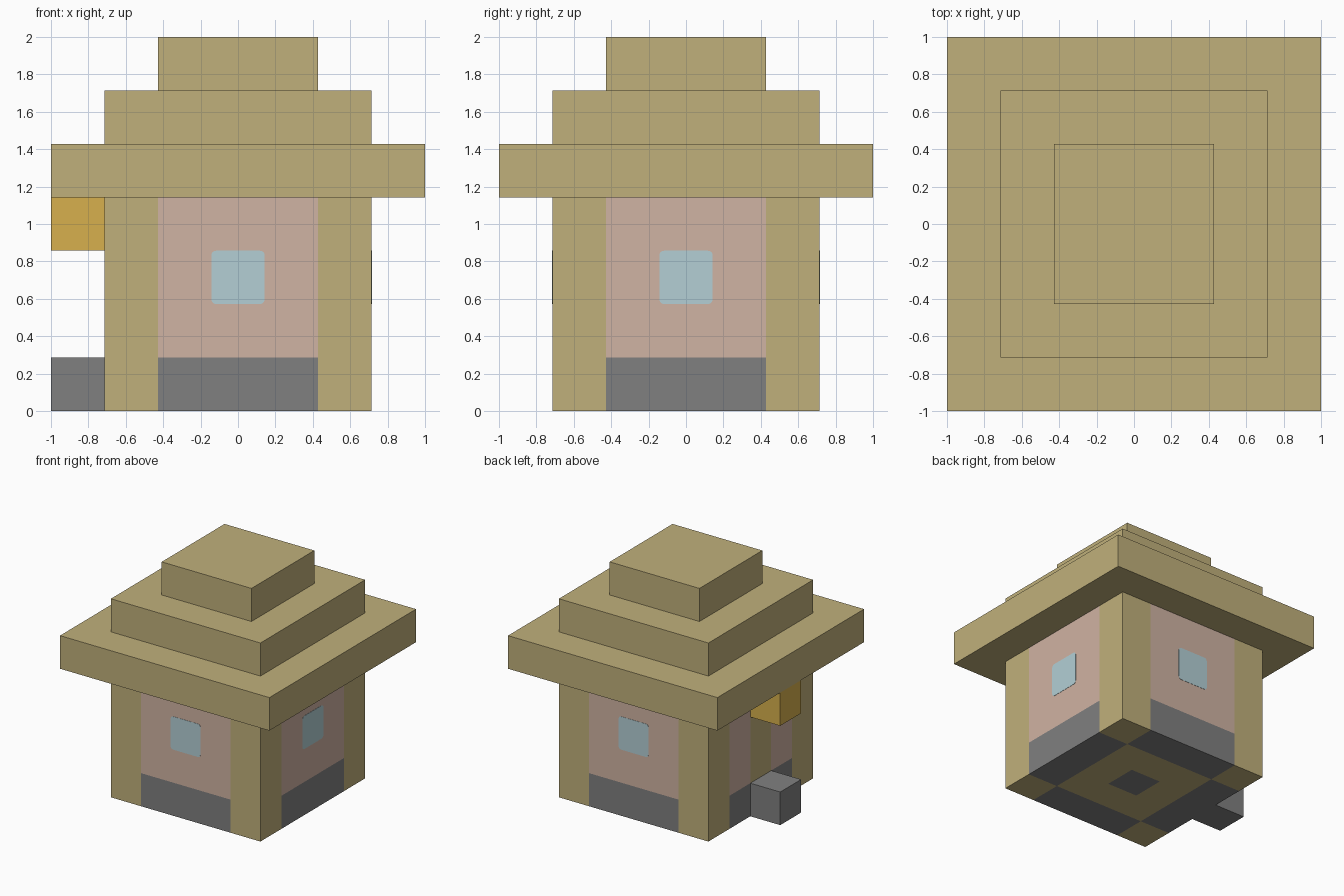
import bpy, bmesh
from mathutils import Vector, Matrix

if "Cube" in bpy.data.objects:
    bpy.data.objects.remove(bpy.data.objects["Cube"], do_unlink=True)

U = 2 / 7  # one block


def material(name, *rgb):
    def linear(c):
        c /= 255
        return c / 12.92 if c <= 0.04045 else ((c + 0.055) / 1.055) ** 2.4
    colour = [linear(c) for c in rgb] + [1]
    mat = bpy.data.materials.new(name)
    mat.use_nodes = True
    mat.diffuse_color = colour
    mat.node_tree.nodes["Principled BSDF"].inputs["Base Color"].default_value = colour
    return mat


wood = material("pale wood", 192, 176, 123)
stone = material("grey stone", 128, 128, 128)
plaster = material("pink plaster", 208, 179, 163)
glass = material("blue glass", 179, 207, 213)
glow = material("amber glow", 215, 176, 77)


def finish(bm, name, *mats):
    mesh = bpy.data.meshes.new(name)
    bm.to_mesh(mesh)
    bm.free()
    for mat in mats:
        mesh.materials.append(mat)
    obj = bpy.data.objects.new(name, mesh)
    bpy.context.collection.objects.link(obj)
    return obj


def block_mesh(centre, size):
    bm = bmesh.new()
    bmesh.ops.create_cube(bm, size=1)
    bmesh.ops.scale(bm, vec=size, verts=bm.verts)
    bmesh.ops.translate(bm, vec=centre, verts=bm.verts)
    return bm


def block(name, x, z, width, mat):
    """Square block, with x, z (bottom) and width counted in blocks."""
    return finish(block_mesh((x * U, 0, (z + 0.5) * U), (width * U, width * U, U)), name, mat)


# House body: cut into blocks, coloured by place
bm = block_mesh((0, 0, 2 * U), (5 * U, 5 * U, 4 * U))
cuts = [(axis, k) for axis in (0, 1) for k in (-1.5, -0.5, 0.5, 1.5)]
cuts += [(2, k) for k in (1, 2, 3)]
for axis, k in cuts:
    normal = Vector((0, 0, 0))
    normal[axis] = 1
    bmesh.ops.bisect_plane(bm, geom=bm.verts[:] + bm.edges[:] + bm.faces[:],
                           plane_co=normal * k * U, plane_no=normal)
WOOD, STONE, PLASTER = range(3)
for f in bm.faces:
    x, y, z = f.calc_center_median() / U
    ax, ay = abs(x), abs(y)
    if f.normal.z < -0.5:
        # Underside: stone footings and hearth block
        footing = (ax > 1.6) != (ay > 1.6)
        hearth = ax < 0.4 and ay < 0.4
        f.material_index = STONE if footing or hearth else WOOD
    elif f.normal.z > 0.5 or min(ax, ay) > 1.6:
        f.material_index = WOOD     # corner posts
    elif z < 1:
        f.material_index = STONE
    elif x < -2.4 and ay < 0.4 and z < 3:
        f.material_index = WOOD     # door
    else:
        f.material_index = PLASTER
finish(bm, "house_body", wood, stone, plaster)

# Stepped roof
for i, width in enumerate((7, 5, 3)):
    block(f"roof_tier_{i + 1}", 0, 4 + i, width, wood)

# Doorstep and the lamp above it
block("doorstep", -3, 0, 1, stone)
block("door_lamp", -3, 3, 1, glow)

# Windows with softened corners on the three walls without a door
for name, turn in (("front_window", 0), ("left_window", 90), ("back_window", 180)):
    bm = block_mesh((0, -2.5 * U, 2.5 * U), (U, 0.004, U))
    corners = [e for e in bm.edges
               if abs((e.verts[0].co - e.verts[1].co).y) > 0.001]
    bmesh.ops.bevel(bm, geom=corners, offset=0.025, segments=3, profile=0.5,
                    affect='EDGES', clamp_overlap=False)
    bmesh.ops.rotate(bm, verts=bm.verts, cent=(0, 0, 0),
                     matrix=Matrix.Rotation(turn * 3.14159265 / 180, 3, 'Z'))
    finish(bm, name, glass)
